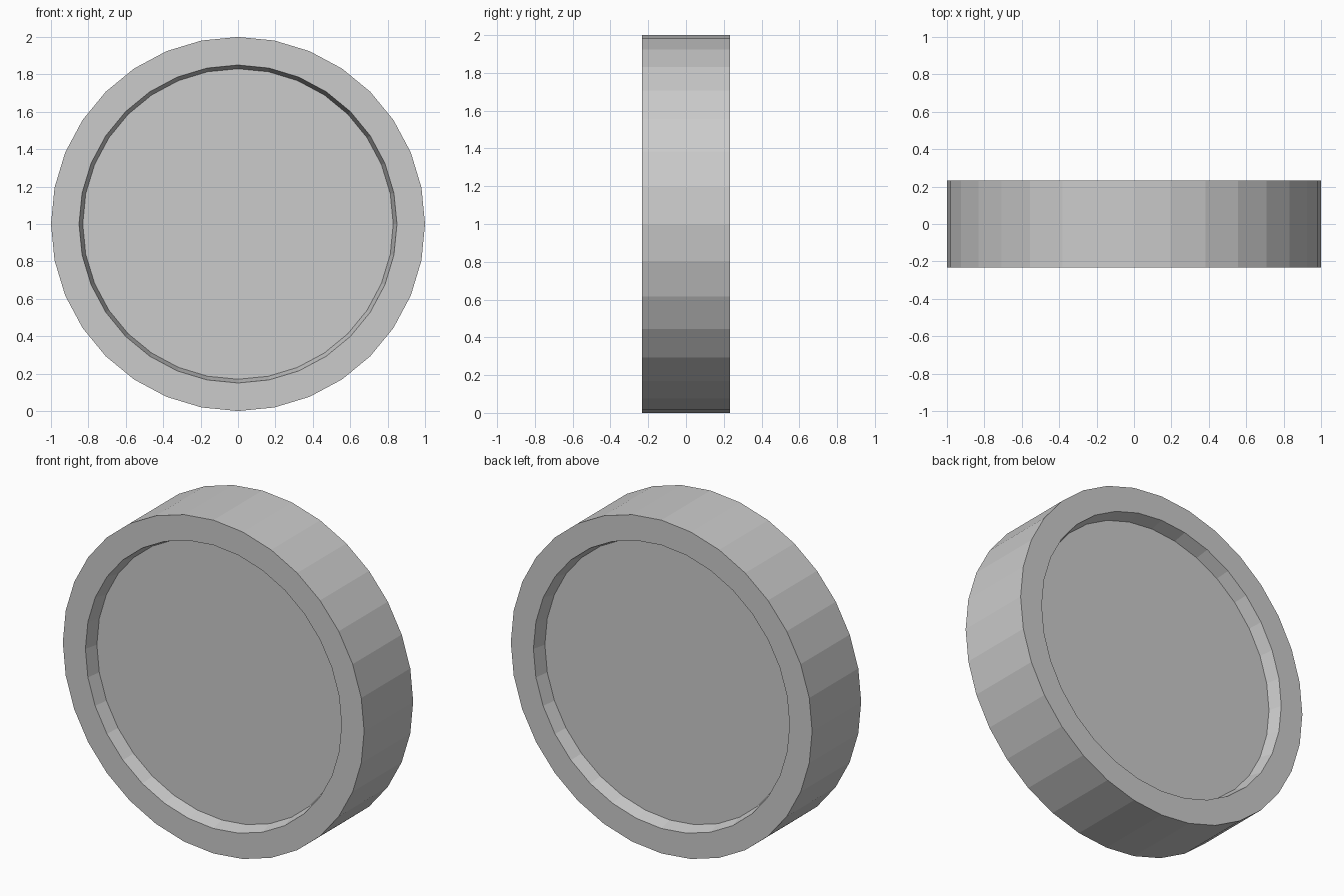
import bpy, bmesh
from math import sin, cos, pi

if "Cube" in bpy.data.objects:
    bpy.data.objects.remove(bpy.data.objects["Cube"])

SIDES = 32
HALF = 0.2325   # half thickness
DEPTH = 0.08    # recess depth on both faces

# Half profile as (radius, y): front recess, rim, outer wall, rim, back recess
profile = [(0.83, -HALF + DEPTH), (0.85, -HALF), (1.0, -HALF),
           (1.0, HALF), (0.85, HALF), (0.83, HALF - DEPTH)]

bm = bmesh.new()
rings = []
for r, y in profile:
    rings.append([bm.verts.new((r * cos(2 * pi * i / SIDES), y, 1 + r * sin(2 * pi * i / SIDES)))
                  for i in range(SIDES)])

# Bands between neighbouring rings
for a, b in zip(rings, rings[1:]):
    for i in range(SIDES):
        j = (i + 1) % SIDES
        bm.faces.new((a[i], a[j], b[j], b[i]))

# Recess floors
bm.faces.new(rings[0])
bm.faces.new(rings[-1])
bmesh.ops.recalc_face_normals(bm, faces=bm.faces)

mesh = bpy.data.meshes.new("recessed_disc")
bm.to_mesh(mesh)
bm.free()
disc = bpy.data.objects.new("recessed_disc", mesh)
bpy.context.collection.objects.link(disc)
